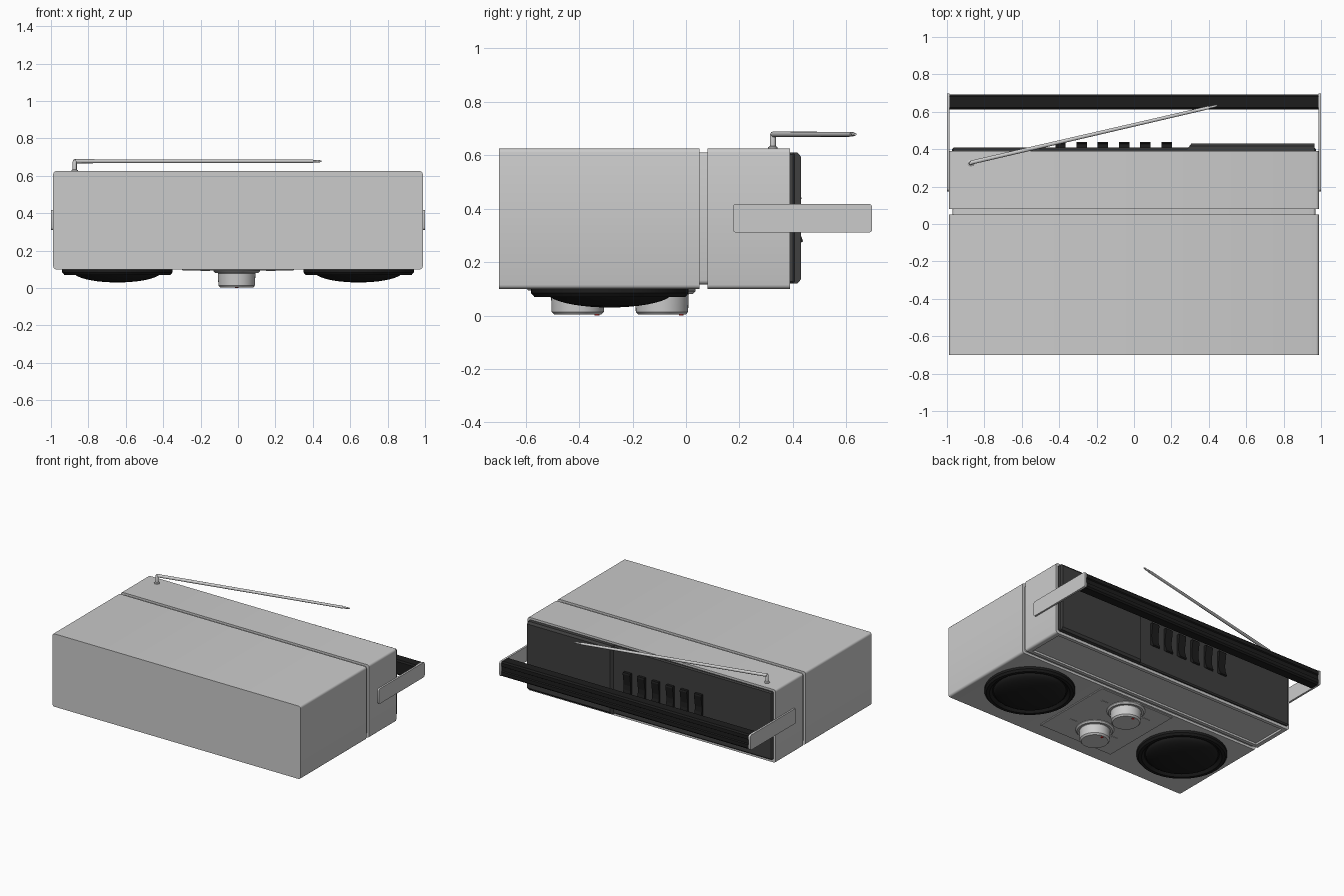
import bpy, bmesh, math
from mathutils import Vector

if "Cube" in bpy.data.objects:
    bpy.data.objects.remove(bpy.data.objects["Cube"])


def material(name, r, g, b):
    m = bpy.data.materials.new(name)
    m.diffuse_color = (r, g, b, 1)
    m.use_nodes = True
    m.node_tree.nodes["Principled BSDF"].inputs["Base Color"].default_value = m.diffuse_color
    return m


BLACK = material("black_plastic", 0.012, 0.012, 0.012)
DARK = material("dark_plastic", 0.05, 0.05, 0.05)
RED = material("red_mark", 0.7, 0.02, 0.02)


def finish(bm, name, mat=None, smooth=True):
    bmesh.ops.recalc_face_normals(bm, faces=bm.faces)
    me = bpy.data.meshes.new(name)
    bm.to_mesh(me)
    bm.free()
    ob = bpy.data.objects.new(name, me)
    bpy.context.collection.objects.link(ob)
    if mat:
        me.materials.append(mat)
    if smooth:
        bpy.ops.object.select_all(action='DESELECT')
        ob.select_set(True)
        bpy.context.view_layer.objects.active = ob
        bpy.ops.object.shade_smooth_by_angle(angle=math.radians(35))
    return ob


def box(name, x, y, z, bevel=0, axis=None, mat=None, seg=3, recess=None):
    """Box from ranges; bevels all edges or only those along one axis."""
    bm = bmesh.new()
    bmesh.ops.create_cube(bm, size=1)
    for v in bm.verts:
        v.co = Vector([(r[0] + r[1]) / 2 + c * (r[1] - r[0]) for c, r in zip(v.co, (x, y, z))])
    if bevel:
        edges = [e for e in bm.edges if axis is None or
                 abs((e.verts[0].co - e.verts[1].co).normalized()[axis]) > 0.9]
        bmesh.ops.bevel(bm, geom=edges, offset=bevel, segments=seg, profile=0.5, affect='EDGES')
    if recess:
        bm.normal_update()
        face = min(bm.faces, key=lambda f: f.normal.z * f.calc_area())
        bmesh.ops.inset_region(bm, faces=[face], thickness=recess[0])
        bmesh.ops.inset_region(bm, faces=[face], thickness=0.004, depth=-recess[1])
    return finish(bm, name, mat)


def lathe(name, profile, cx, cy, mat=None, seg=64):
    """Revolve (radius, z) points about a vertical axis."""
    bm = bmesh.new()
    vs = [bm.verts.new((r, 0, z)) for r, z in profile]
    es = [bm.edges.new(p) for p in zip(vs, vs[1:])]
    bmesh.ops.spin(bm, geom=vs + es, cent=(0, 0, 0), axis=(0, 0, 1),
                   angle=math.tau, steps=seg, use_duplicate=False)
    bmesh.ops.remove_doubles(bm, verts=bm.verts, dist=1e-5)
    bmesh.ops.translate(bm, verts=bm.verts, vec=(cx, cy, 0))
    return finish(bm, name, mat)


def prism(name, pts, x0, x1, mat=None):
    """Extrude a (y, z) outline along x."""
    bm = bmesh.new()
    f = bm.faces.new([bm.verts.new((x0, y, z)) for y, z in pts])
    g = bmesh.ops.extrude_face_region(bm, geom=[f])["geom"]
    bmesh.ops.translate(bm, verts=[v for v in g if isinstance(v, bmesh.types.BMVert)],
                        vec=(x1 - x0, 0, 0))
    return finish(bm, name, mat, smooth=False)


def rod(name, a, b, r0, r1, seg=16):
    a, b = Vector(a), Vector(b)
    ob = lathe(name, [(0, 0), (r0, 0), (r1, (b - a).length), (0, (b - a).length)], 0, 0, None, seg)
    ob.matrix_world = Vector((0, 0, 1)).rotation_difference(b - a).to_matrix().to_4x4()
    ob.location = a
    return ob


# Case: lower and upper sections joined by a narrow inset band
box("lower_case", (-.988, .988), (-.7, .05), (.1, .625), .015, 1)
box("case_groove", (-.97, .97), (.04, .09), (.117, .61), .015, 1)
box("upper_case", (-.988, .988), (.08, .39), (.1, .625), .015, 1, recess=(.035, .012))

# Control deck with the raised cassette or battery cover
box("control_deck", (-.972, .972), (.38, .408), (.12, .61), .008, mat=DARK, seg=1)
prism_pts = [(.40, .12), (.417, .12), (.43, .135), (.43, .595), (.417, .61), (.40, .61)]
deck_cover = prism("deck_cover", prism_pts, .285, .965, DARK)
for v in deck_cover.data.vertices:
    if v.co.x < .5 and v.co.y > .41:
        v.co.x += (v.co.y - .40) * .7

# Row of curved piano keys
key = [(.40, .45), (.428, .45), (.432, .44), (.426, .40), (.42, .36), (.422, .325),
       (.43, .30), (.438, .278), (.43, .272), (.40, .30)]
for i in range(6):
    x = -.393 + i * .1135
    prism(f"piano_key_{i + 1}", key, x - .028, x + .028, BLACK)

# Carry handle
for s, side in ((-1, "left"), (1, "right")):
    box(f"handle_arm_{side}", tuple(sorted((s * .986, s * 1.0))), (.175, .697), (.31, .418), .014, 0)
grip = [(.612, .32), (.622, .31), (.682, .31), (.692, .32), (.692, .345), (.684, .35),
        (.684, .378), (.692, .383), (.692, .408), (.682, .418), (.622, .418), (.612, .408)]
prism("handle_grip", grip, -.988, .988, BLACK)

# Telescopic antenna folded over the back
lathe("antenna_base", [(0, .62), (.018, .62), (.018, .63), (.011, .634), (.011, .676),
                       (.007, .686), (0, .688)], -.873, .325, None, 24)
start, end = Vector((-.873, .328, .678)), Vector((.445, .633, .678))
rod("antenna_tube", start, start.lerp(end, .965), .011, .009)
rod("antenna_inner", start.lerp(end, .96), start.lerp(end, .985), .006, .006)
rod("antenna_tip", start.lerp(end, .98), end, .007, .005)

# Speakers
for s, side in ((-1, "left"), (1, "right")):
    lathe(f"speaker_ring_{side}", [(.295, .105), (.295, .084), (.283, .07), (.262, .07),
                                   (.244, .088), (.225, .088)], s * .645, -.285, BLACK)
    dome = [(.236 * math.cos(t), .088 - .058 * math.sin(t))
            for t in [i * math.pi / 20 for i in range(10)]] + [(0, .03)]
    lathe(f"speaker_grille_{side}", dome, s * .645, -.285, BLACK)

# Centre control plate and the two knobs
box("control_plate", (-.3, .3), (-.595, .035), (.094, .11), .004, seg=1)
for i, y in enumerate((-.405, -.09)):
    lathe(f"knob_{i + 1}", [(0, .1), (.125, .1), (.125, .09), (.115, .08), (.102, .08),
                            (.1, .078), (.098, .014), (.088, .003), (0, .003)], -.007, y)
    lathe(f"knob_mark_{i + 1}", [(0, .006), (.009, .006), (.009, 0), (0, 0)], -.007, y + .072, RED, 16)
    for s in (-1, 1):
        box(f"scale_tick_{i + 1}", tuple(sorted((s * .15, s * .2))), (y - .006, y + .006), (.091, .1))
